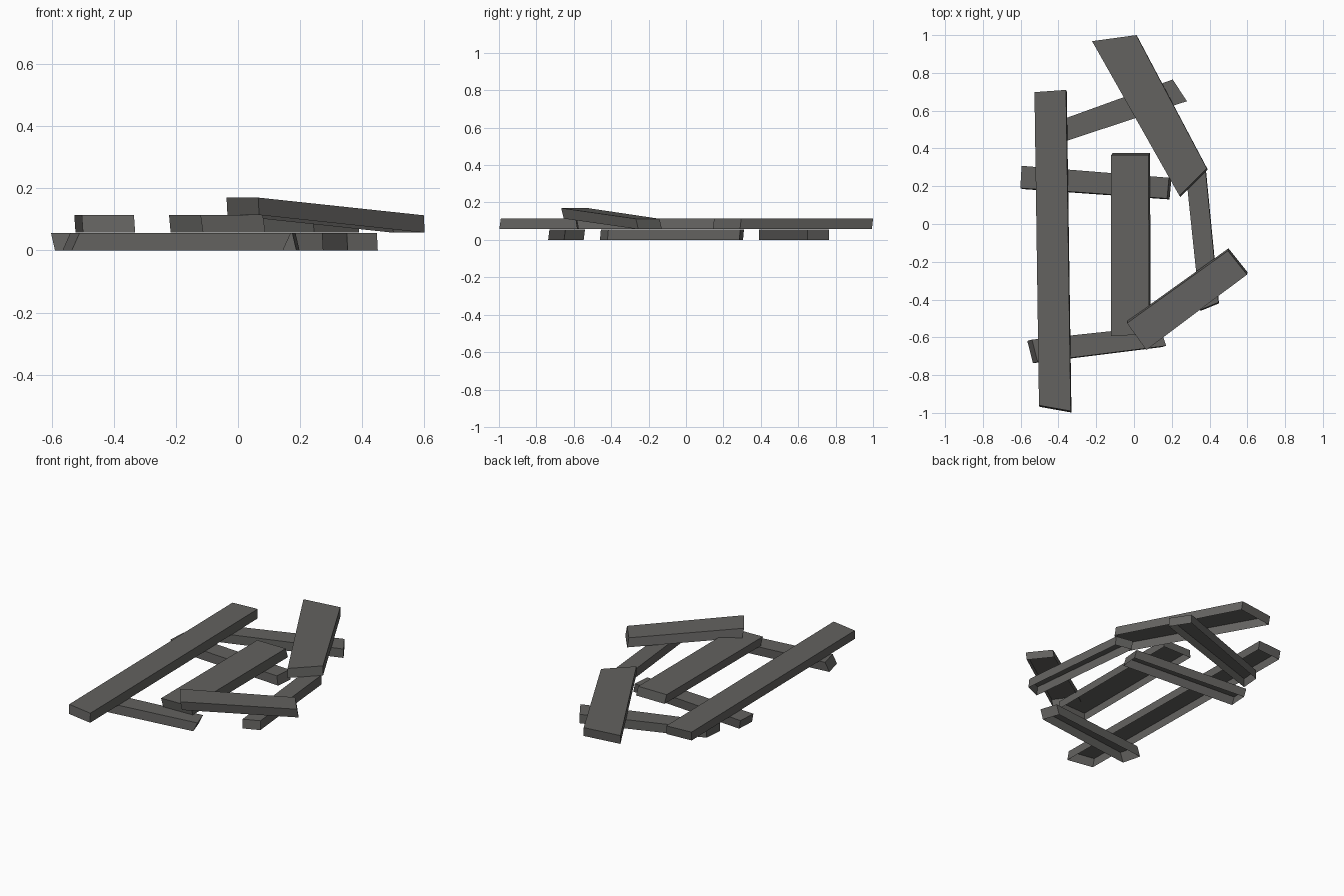
import bpy, bmesh

if "Cube" in bpy.data.objects:
    bpy.data.objects.remove(bpy.data.objects["Cube"])

wood = bpy.data.materials.new("weathered_grey_wood")
wood.diffuse_color = (0.125, 0.122, 0.116, 1)
wood.use_nodes = True
wood.node_tree.nodes["Principled BSDF"].inputs["Base Color"].default_value = wood.diffuse_color
T = 0.056  # board thickness


def board(name, top, z, shift):
    """Hollow board, open underneath. top: 4 corners seen from above, z: top heights,
    shift: sideways offset of the lower rim."""
    bm = bmesh.new()
    up = [bm.verts.new((x, y, h)) for (x, y), h in zip(top, z)]
    low = [bm.verts.new((v.co.x + shift[0], v.co.y + shift[1], v.co.z - T)) for v in up]
    bm.faces.new(up)
    for i in range(4):
        j = (i + 1) % 4
        bm.faces.new((up[j], up[i], low[i], low[j]))
    bmesh.ops.recalc_face_normals(bm, faces=bm.faces)
    if up[0].link_faces[0].normal.z < -0.5:
        bmesh.ops.reverse_faces(bm, faces=bm.faces)
    me = bpy.data.meshes.new(name)
    bm.to_mesh(me)
    bm.free()
    me.materials.append(wood)
    ob = bpy.data.objects.new(name, me)
    bpy.context.collection.objects.link(ob)


LOW, MID = [T] * 4, [2 * T + 0.002] * 4

# cross boards lying on the ground (corners counter-clockwise)
board("back_cross_board", [(-.51, .39), (.28, .65), (.205, .765), (-.50, .51)], LOW, (0, 0))
board("middle_cross_board", [(-.602, .19), (.175, .135), (.185, .245), (-.595, .308)], LOW, (.013, -.005))
board("front_cross_board", [(-.51, -.73), (.17, -.645), (.135, -.54), (-.54, -.612)], LOW, (-.025, -.007))
board("right_cross_board", [(.35, -.455), (.447, -.415), (.378, .29), (.27, .31)], LOW, (.003, -.005))

# long boards resting on top
board("left_long_board", [(-.503, -.96), (-.335, -.99), (-.36, .71), (-.527, .698)], MID, (.004, -.008))
board("centre_long_board", [(-.121, -.592), (.08, -.585), (.077, .365), (-.121, .365)], MID, (.008, .01))
board("right_long_board", [(.24, .15), (.385, .295), (.012, 1.0), (-.222, .968)], MID, (.005, -.006))

# loose board leaning on the others
board("leaning_board", [(.065, -.667), (.598, -.268), (.497, -.142), (-.037, -.525)],
      [.170, .113, .113, .170], (.003, .013))
